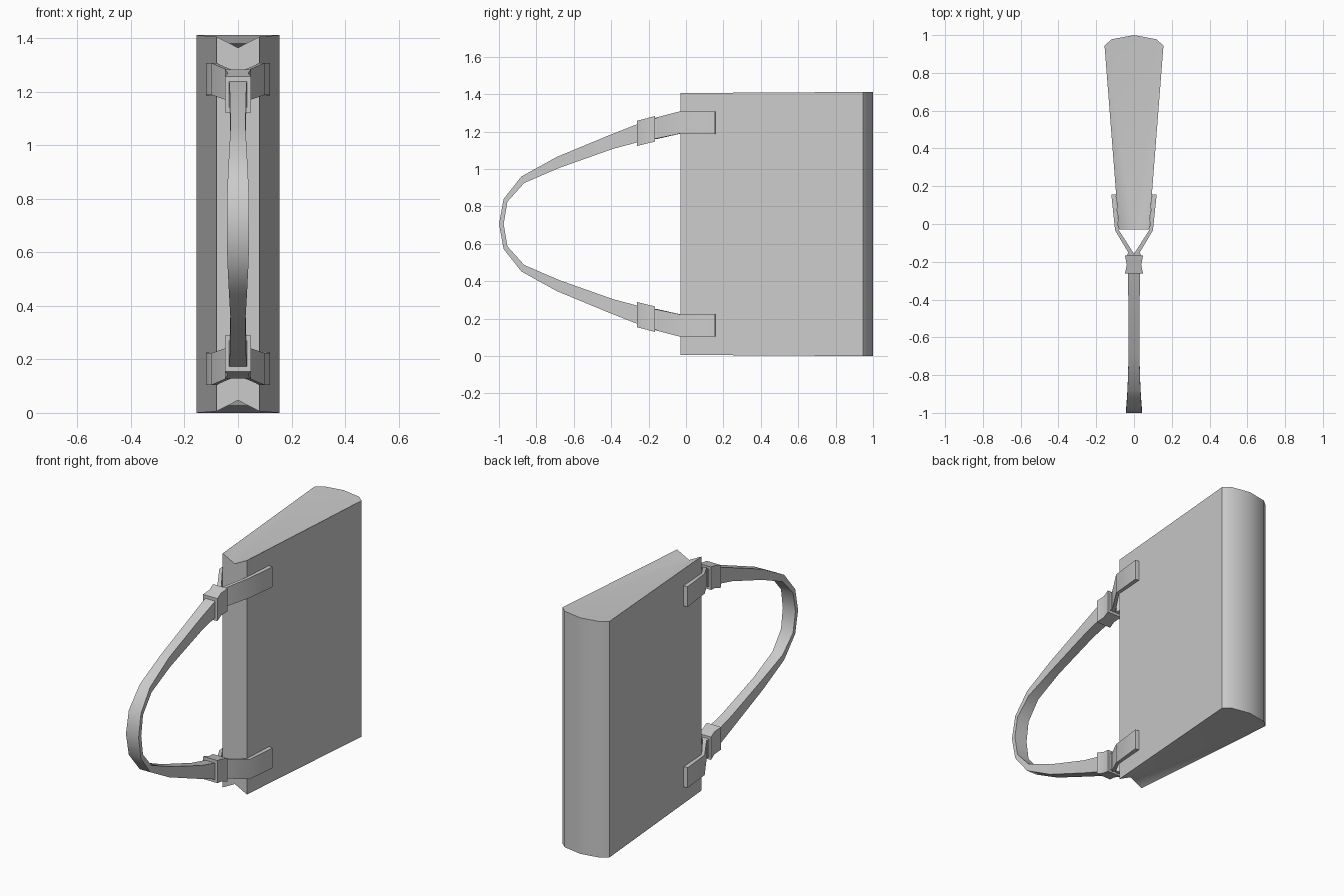
import bpy, bmesh, math

if "Cube" in bpy.data.objects:
    bpy.data.objects.remove(bpy.data.objects["Cube"])

MID = 0.706  # height of the horizontal mirror plane


def make(name, verts, faces, angle=35):
    me = bpy.data.meshes.new(name)
    me.from_pydata(verts, [], faces)
    bm = bmesh.new()
    bm.from_mesh(me)
    bmesh.ops.recalc_face_normals(bm, faces=bm.faces)
    bm.to_mesh(me)
    bm.free()
    ob = bpy.data.objects.new(name, me)
    bpy.context.collection.objects.link(ob)
    bpy.ops.object.select_all(action='DESELECT')
    ob.select_set(True)
    bpy.context.view_layer.objects.active = ob
    bpy.ops.object.shade_smooth_by_angle(angle=math.radians(angle))
    return ob


def loft(name, sections):
    """Skin a row of four-cornered sections and cap both ends."""
    verts = [p for s in sections for p in s]
    faces = [(0, 1, 2, 3), tuple(len(verts) - 4 + k for k in range(4))]
    for i in range(len(sections) - 1):
        a, b = 4 * i, 4 * i + 4
        for k in range(4):
            n = (k + 1) % 4
            faces.append((a + k, a + n, b + n, b + k))
    return make(name, verts, faces)


def flip(sections, sx, sz):
    return [[(x * sx, y, z if sz > 0 else 2 * MID - z) for x, y, z in s] for s in sections]


# Wedge body: notched narrow front, bowed back
outline = [(0, -0.03, 1.365), (0.08, -0.03, 1.406), (0.156, 0.945, 1.412),
           (0.118, 0.978, 1.412), (0, 1.0, 1.412),
           (-0.118, 0.978, 1.412), (-0.156, 0.945, 1.412), (-0.08, -0.03, 1.406)]
n = len(outline)
verts = outline + [(x, y, 2 * MID - z) for x, y, z in outline]
faces = [(i, (i + 1) % n, (i + 1) % n + n, i + n) for i in range(n)]
for o in (0, n):
    faces += [(o, o + i, o + i + 1) for i in range(1, n - 1)]
make("body", verts, faces)

# Handle loop: half width, outer (y, z), inner (y, z) from the upper end to the middle
half = [(0.034, -0.155, 1.272, -0.155, 1.165), (0.033, -0.26, 1.24, -0.25, 1.145),
        (0.030, -0.40, 1.185, -0.39, 1.108), (0.028, -0.69, 1.065, -0.68, 1.005),
        (0.034, -0.88, 0.96, -0.865, 0.925), (0.040, -0.975, 0.84, -0.955, 0.825),
        (0.042, -1.0, MID, -0.975, MID)]
upper = [[(-w, yo, zo), (w, yo, zo), (w, yi, zi), (-w, yi, zi)] for w, yo, zo, yi, zi in half]
loft("handle", upper + flip(upper, 1, -1)[-2::-1])

# Collars around each handle end
collar = [[(-w, y, t), (w, y, t), (w, y, b), (-w, y, b)]
          for w, y, t, b in [(0.048, -0.167, 1.283, 1.146), (0.038, -0.215, 1.27, 1.135),
                             (0.048, -0.263, 1.258, 1.123)]]

# Forked tabs: inner x, inner y, outer x, outer y, top z, bottom z
tab = [[(xi, yi, t), (xo, yo, t), (xo, yo, b), (xi, yi, b)]
       for xi, yi, xo, yo, t, b in [(0.095, 0.158, 0.12, 0.155, 1.308, 1.187),
                                    (0.082, -0.03, 0.1, -0.034, 1.308, 1.189),
                                    (0.0, -0.158, 0.018, -0.172, 1.272, 1.16)]]
for level, sz in (("upper", 1), ("lower", -1)):
    loft(level + "_collar", flip(collar, 1, sz))
    for side, sx in (("right", 1), ("left", -1)):
        loft(f"{level}_{side}_tab", flip(tab, sx, sz))
